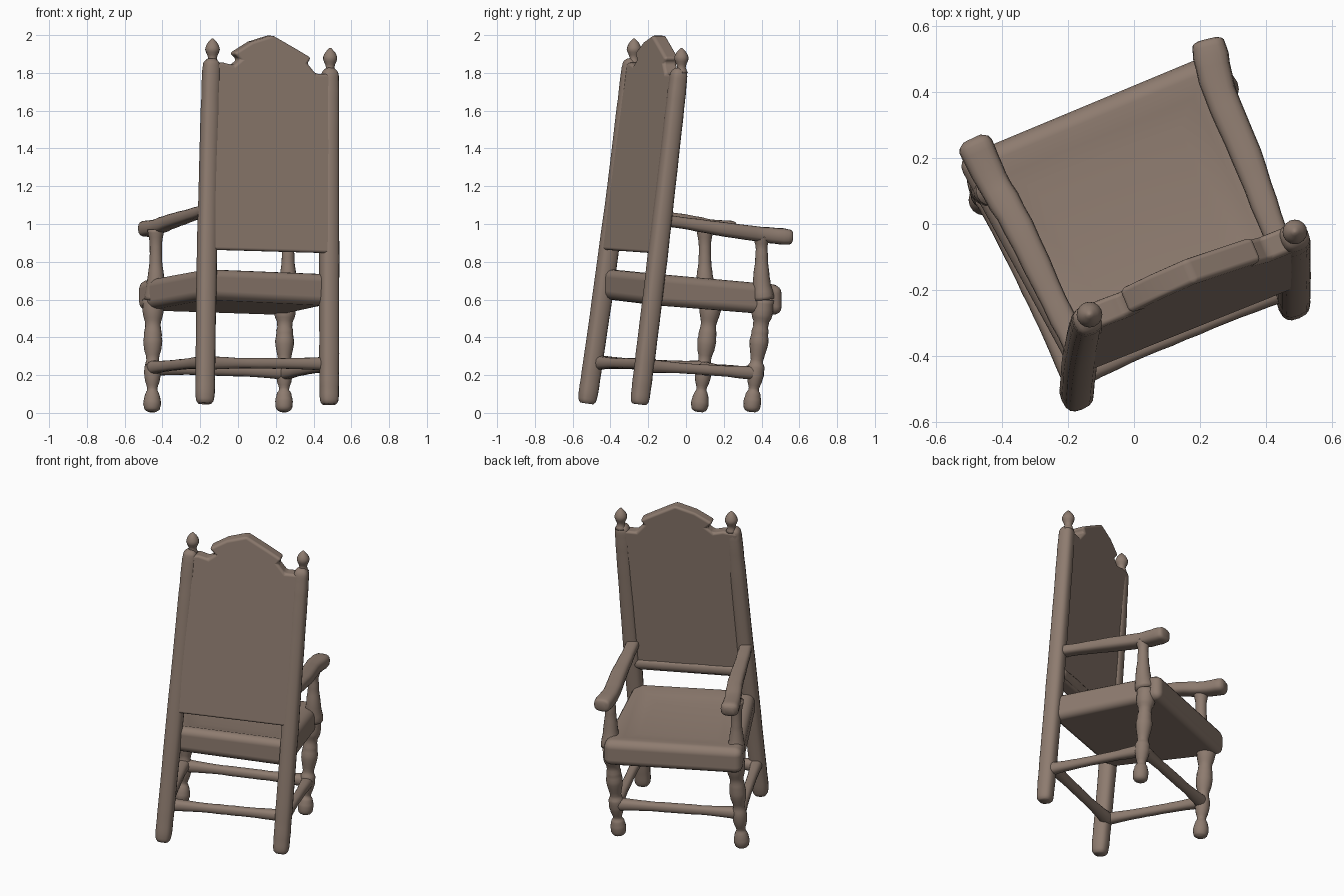
import bpy, bmesh, math, random
from mathutils import Vector

random.seed(4)
if "Cube" in bpy.data.objects:
    bpy.data.objects.remove(bpy.data.objects["Cube"])

COLOUR = (0.27, 0.2, 0.16, 1)
wood = bpy.data.materials.new("worn_brown")
wood.use_nodes = True
wood.diffuse_color = COLOUR
wood.node_tree.nodes["Principled BSDF"].inputs["Base Color"].default_value = COLOUR

FORWARD = Vector((-0.39, 0.92, 0))   # direction the seat faces


def finish(name, bm, bevel=0):
    bmesh.ops.recalc_face_normals(bm, faces=bm.faces)
    mesh = bpy.data.meshes.new(name)
    bm.to_mesh(mesh)
    bm.free()
    mesh.materials.append(wood)
    obj = bpy.data.objects.new(name, mesh)
    bpy.context.collection.objects.link(obj)
    for face in mesh.polygons:
        face.use_smooth = True
    if bevel:
        mod = obj.modifiers.new("soft_edges", "BEVEL")
        mod.width, mod.segments, mod.harden_normals = bevel, 4, True
    return obj


def resample(rows, steps):
    """Smoothly interpolate rows of Vectors (Catmull-Rom)."""
    out = []
    for i in range(len(rows) - 1):
        a, b = rows[max(i - 1, 0)], rows[i]
        c, d = rows[i + 1], rows[min(i + 2, len(rows) - 1)]
        for k in range(steps):
            t = k / steps
            out.append(0.5 * (2 * b + (c - a) * t + (2 * a - 5 * b + 4 * c - d) * t * t
                              + (3 * b - a - 3 * c + d) * t ** 3))
    return out + [rows[-1]]


def tube(name, points, radii, flat=1.0, square=1.0, steps=4, sides=16, wobble=0.04):
    """Sweep a rounded section along points; flat scales the second axis."""
    path = resample([Vector(p) for p in points], steps)
    sizes = resample([Vector((r, 0, 0)) for r in radii], steps)
    bm = bmesh.new()
    rings = []
    for i, p in enumerate(path):
        run = (path[min(i + 1, len(path) - 1)] - path[max(i - 1, 0)]).normalized()
        ref = FORWARD if abs(run.z) > 0.7 else Vector((0, 0, 1))
        side = run.cross(ref).normalized()
        up = side.cross(run)
        r = sizes[i].x * (1 + random.uniform(-wobble, wobble))
        ring = []
        for k in range(sides):
            a = math.tau * k / sides
            c, s = math.cos(a), math.sin(a)
            cs = math.copysign(abs(c) ** square, c)
            sn = math.copysign(abs(s) ** square, s)
            ring.append(bm.verts.new(p + side * r * cs + up * r * flat * sn))
        rings.append(ring)
    for a, b in zip(rings, rings[1:]):
        for k in range(sides):
            bm.faces.new((a[k], a[(k + 1) % sides], b[(k + 1) % sides], b[k]))
    for ring in (rings[0], rings[-1]):
        bm.faces.new(ring)
    return finish(name, bm)


def back_point(x, z, depth):
    """A point on the leaning plane of the back, moved forward by depth."""
    y = -0.41 + 0.12 * (z - 0.85) + 0.405 * (x + 0.155)
    return Vector((x, y, z)) + FORWARD * depth


# Back posts, leaning backwards with a slight bow, running from floor to crest
post_t = (0, 0.01, 0.03, 0.07, 0.15, 0.3, 0.5, 0.7, 0.85, 0.93, 0.97, 0.99, 1)
post_r = (0.034, 0.045, 0.048, 0.049, 0.05, 0.05, 0.05, 0.048, 0.047, 0.046, 0.045, 0.038, 0.02)
for name, foot, head, bow in (
        ("back_post_right", (-0.175, -0.525, 0.05), (-0.14, -0.288, 1.875), 0.012),
        ("back_post_left", (0.483, -0.247, 0.045), (0.487, -0.035, 1.825), 0.004)):
    foot, head = Vector(foot), Vector(head)
    tube(name, [foot.lerp(head, t) + FORWARD * bow * math.sin(math.pi * t) for t in post_t],
         post_r, square=0.75, steps=3, wobble=0.02)

# Finials on the posts
for name, x, y, z in (("finial_right", -0.135, -0.275, 1.85), ("finial_left", 0.488, -0.024, 1.8)):
    tube(name, [(x, y, z + h) for h in (0, 0.03, 0.06, 0.085, 0.11, 0.133)],
         (0.034, 0.022, 0.034, 0.038, 0.024, 0.004), steps=2)

# Tall upholstered back with a peaked crest, wrapping over the leaning posts
outline = [(-0.19, 0.865), (0.505, 0.845), (0.512, 1.795), (0.40, 1.795), (0.355, 1.85),
           (0.375, 1.88), (0.30, 1.925), (0.17, 2.0), (0.06, 1.965), (-0.035, 1.905),
           (0.0, 1.87), (-0.035, 1.84), (-0.09, 1.855), (-0.17, 1.85)]
bm = bmesh.new()
layers = []
for depth in (-0.042, 0.038):
    layer = [bm.verts.new(back_point(x, z, depth)) for x, z in outline]
    bm.faces.new(layer)
    layers.append(layer)
for k in range(len(outline)):
    n = (k + 1) % len(outline)
    bm.faces.new((layers[0][k], layers[0][n], layers[1][n], layers[1][k]))
finish("back_panel", bm, 0.016)

# Rounded rail along the foot of the back
tube("back_lower_rail", [back_point(-0.15 + 0.155 * k, 0.905 - 0.004 * k, 0.016) for k in range(5)],
     (0.036,) * 5, square=0.85)

# Padded seat: a soft-edged slab that dips towards the front and sags in the middle
corners = [(-0.185, -0.455, 0.605, 0.765), (0.495, -0.175, 0.57, 0.738),
           (0.24, 0.52, 0.515, 0.675), (-0.54, 0.195, 0.54, 0.7)]
bm = bmesh.new()
low = [bm.verts.new((x, y, a)) for x, y, a, b in corners]
top = [bm.verts.new((x, y, b)) for x, y, a, b in corners]
bm.faces.new(low)
cushion = bm.faces.new(top)
for k in range(4):
    n = (k + 1) % 4
    bm.faces.new((low[k], low[n], top[n], top[k]))
bmesh.ops.recalc_face_normals(bm, faces=bm.faces)
for inset, sag in ((0.07, 0), (0.08, -0.016), (0.1, -0.01)):
    bmesh.ops.inset_region(bm, faces=[cushion], thickness=inset, depth=sag)
finish("seat", bm, 0.045)

# Turned front legs
leg_z = (0.005, 0.02, 0.06, 0.1, 0.13, 0.18, 0.24, 0.28, 0.36, 0.42, 0.47, 0.52, 0.6)
leg_r = (0.02, 0.04, 0.046, 0.038, 0.026, 0.042, 0.044, 0.034, 0.048, 0.046, 0.04, 0.054, 0.055)
for name, x, y in (("front_leg_right", -0.455, 0.068), ("front_leg_left", 0.243, 0.345)):
    tube(name, [(x + 0.01 * z, y + 0.11 * z, z) for z in leg_z], leg_r, steps=3)

# Arm supports rising from the seat
for name, x, y, z in (("arm_support_right", -0.435, 0.1, 0.97), ("arm_support_left", 0.265, 0.4, 0.93)):
    tube(name, [(x - 0.005, y + 0.01, 0.6), (x, y, 0.7), (x, y, 0.8), (x, y, 0.88), (x, y, z)],
         (0.058, 0.046, 0.035, 0.032, 0.044))

# Sloping arms with broader hand ends
arm_r = (0.038, 0.04, 0.046, 0.05, 0.052, 0.03)
tube("arm_right", [(-0.165, -0.39, 1.075), (-0.24, -0.24, 1.05), (-0.35, -0.01, 1.015),
                   (-0.43, 0.13, 0.985), (-0.48, 0.235, 0.975), (-0.491, 0.258, 0.973)],
     arm_r, flat=0.8, square=0.7)
tube("arm_left", [(0.465, -0.12, 1.02), (0.41, 0.02, 1.0), (0.34, 0.21, 0.97),
                  (0.26, 0.4, 0.945), (0.228, 0.535, 0.932), (0.222, 0.56, 0.93)],
     arm_r, flat=0.8, square=0.7)

# Low stretchers joining the legs
stretchers = {
    "back_stretcher": ((-0.18, -0.462, 0.265), (0.475, -0.19, 0.26)),
    "front_stretcher": ((-0.453, 0.09, 0.235), (0.245, 0.37, 0.215)),
    "side_stretcher_right": ((-0.175, -0.485, 0.27), (-0.453, 0.09, 0.24)),
    "side_stretcher_left": ((0.48, -0.215, 0.25), (0.245, 0.37, 0.21)),
}
for name, (a, b) in stretchers.items():
    a, b = Vector(a), Vector(b)
    tube(name, [a.lerp(b, t / 4) for t in range(5)], (0.038, 0.029, 0.028, 0.029, 0.038), square=0.85)
